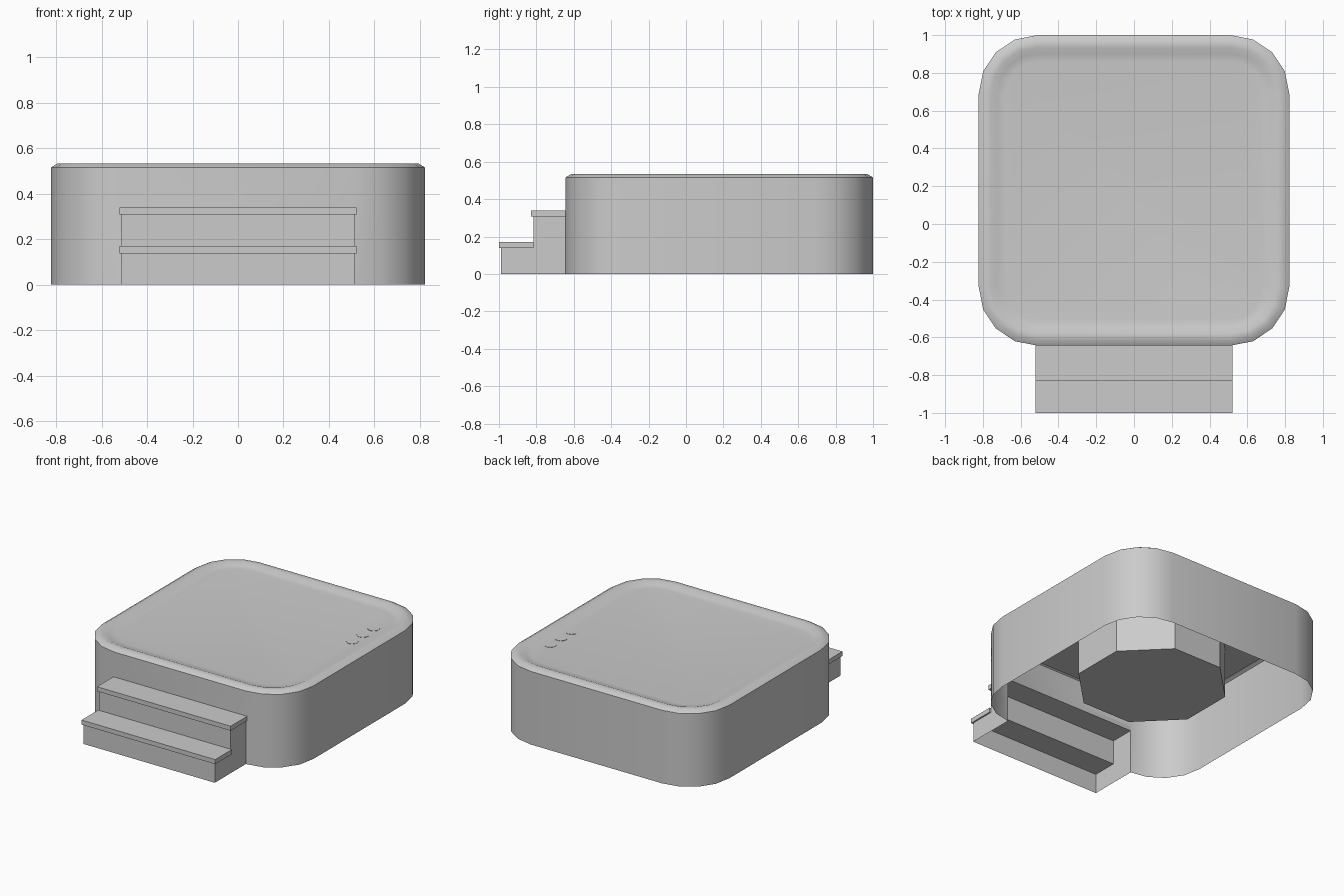
import bpy
import bmesh
from math import cos, sin, pi, radians

cube = bpy.data.objects.get("Cube")
if cube:
    bpy.data.objects.remove(cube, do_unlink=True)

grey = bpy.data.materials.new("light grey")
grey.use_nodes = True
GREY = (0.6, 0.6, 0.6, 1)
grey.diffuse_color = GREY
grey.node_tree.nodes["Principled BSDF"].inputs["Base Color"].default_value = GREY

CENTRE_Y = 0.178     # middle of the tub
HALF = 0.822         # half width of the tub
CORNER = 0.31        # corner radius
FRONT_Y = CENTRE_Y - HALF
STEP_HALF = HALF - CORNER   # half width of the steps
TREAD_Z = 0.308      # underside of the upper tread
SEAT_Z = 0.43        # underside of the seat level


def finish(name, bm, smooth=False, recalc=True):
    if recalc:
        bmesh.ops.recalc_face_normals(bm, faces=bm.faces)
    mesh = bpy.data.meshes.new(name)
    bm.to_mesh(mesh)
    bm.free()
    obj = bpy.data.objects.new(name, mesh)
    bpy.context.collection.objects.link(obj)
    mesh.materials.append(grey)
    if smooth:
        bpy.ops.object.select_all(action='DESELECT')
        obj.select_set(True)
        bpy.context.view_layer.objects.active = obj
        bpy.ops.object.shade_smooth_by_angle(angle=radians(40))
    return obj


def rounded_loop(bm, half, radius, z, segments=4):
    """Ring of vertices around a rounded square."""
    ring = []
    for corner, (sx, sy) in enumerate([(1, 1), (-1, 1), (-1, -1), (1, -1)]):
        for i in range(segments + 1):
            a = (corner + i / segments) * pi / 2
            ring.append(bm.verts.new((sx * (half - radius) + radius * cos(a),
                                      CENTRE_Y + sy * (half - radius) + radius * sin(a), z)))
    return ring


def bridge(bm, low, high):
    n = len(low)
    return [bm.faces.new((low[i], low[(i + 1) % n], high[(i + 1) % n], high[i]))
            for i in range(n)]


def box(name, x, y0, y1, z0, z1):
    bm = bmesh.new()
    bmesh.ops.create_cube(bm, size=1)
    for v in bm.verts:
        v.co = (v.co.x * 2 * x, y0 + (v.co.y + 0.5) * (y1 - y0), z0 + (v.co.z + 0.5) * (z1 - z0))
    return finish(name, bm)


# Tub shell: open below, chamfered rim, shallow dip to the water
bm = bmesh.new()
profile = [(0, 0), (0, TREAD_Z), (0, 0.516), (0.03, 0.534),
           (0.065, 0.534), (0.1, 0.52), (0.14, 0.516)]
rings = [rounded_loop(bm, HALF - d, CORNER - d, z) for d, z in profile]
walls = [bridge(bm, a, b) for a, b in zip(rings, rings[1:])]
bm.faces.new(rings[-1])
# Opening in the front wall where the hollow steps join
opening = min(walls[0], key=lambda f: f.calc_center_median().y)
bmesh.ops.delete(bm, geom=[opening], context='FACES_ONLY')
finish("tub_shell", bm, smooth=True, recalc=False)

# Seat level under the water
bm = bmesh.new()
low = rounded_loop(bm, 0.69, 0.18, SEAT_Z)
bridge(bm, low, rounded_loop(bm, 0.69, 0.18, 0.512))
bm.faces.new(low[::-1])
finish("seat_basin", bm, recalc=False)

# Octagonal foot well
bm = bmesh.new()
octagon = [(0.492 * cos((i + 0.5) * pi / 4), CENTRE_Y + 0.492 * sin((i + 0.5) * pi / 4))
           for i in range(8)]
low, high = [[bm.verts.new((x, y, z)) for x, y in octagon] for z in (0.09, SEAT_Z)]
bridge(bm, low, high)
bm.faces.new(low[::-1])
finish("foot_well", bm, recalc=False)

# Hollow step body: two side panels and two risers
bm = bmesh.new()
outline = [(FRONT_Y, 0), (-0.99, 0), (-0.99, 0.138), (-0.815, 0.138),
           (-0.815, TREAD_Z), (FRONT_Y, TREAD_Z)]
left, right = [[bm.verts.new((x, y, z)) for y, z in outline] for x in (STEP_HALF, -STEP_HALF)]
bm.faces.new(left[::-1])
bm.faces.new(right)
for i in (1, 3):
    bm.faces.new((right[i], left[i], left[i + 1], right[i + 1]))
finish("step_body", bm)

# Overhanging treads
box("lower_tread", STEP_HALF + 0.01, -1.0, -0.815, 0.138, 0.17)
box("upper_tread", STEP_HALF + 0.01, -0.828, FRONT_Y, TREAD_Z, 0.34)

# Three control buttons almost flush beside the rim
for i in range(3):
    bm = bmesh.new()
    bmesh.ops.create_cone(bm, cap_ends=True, segments=12, radius1=0.04, radius2=0.04, depth=0.006)
    bmesh.ops.translate(bm, vec=(0.64, 0.36 + 0.12 * i, 0.515), verts=bm.verts)
    finish(f"control_button_{i + 1}", bm, smooth=True)
